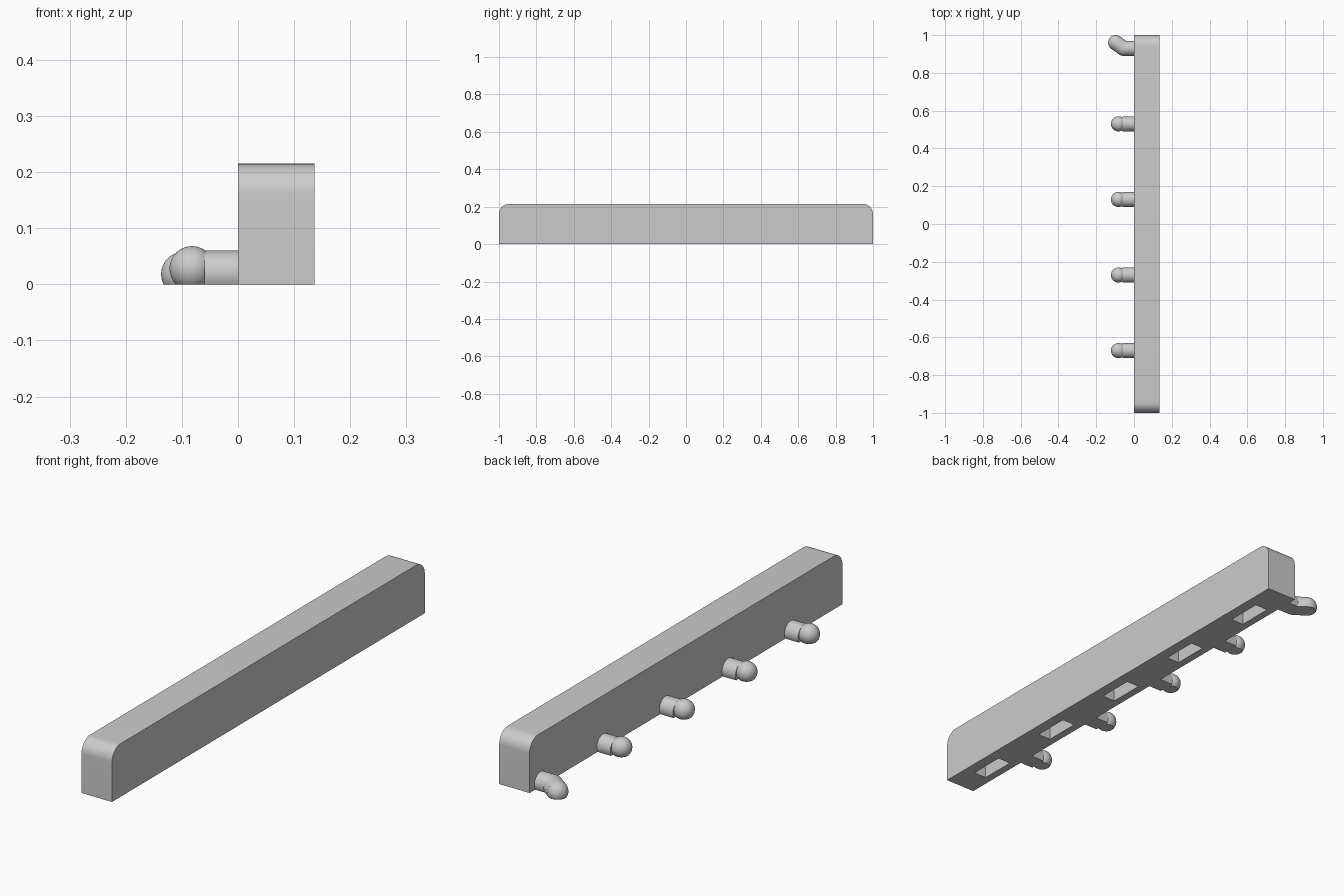
import bpy, bmesh, math
from mathutils import Vector, Matrix

cube = bpy.data.objects.get("Cube")
if cube:
    bpy.data.objects.remove(cube, do_unlink=True)

BAR_W, BAR_H = 0.136, 0.215
PEG_R, PITCH = 0.04, 0.4

grey = bpy.data.materials.new("plain grey")
grey.use_nodes = True
colour = (0.6, 0.6, 0.6, 1)
grey.diffuse_color = colour
grey.node_tree.nodes["Principled BSDF"].inputs["Base Color"].default_value = colour


def finish(bm, name):
    bmesh.ops.recalc_face_normals(bm, faces=bm.faces)
    mesh = bpy.data.meshes.new(name)
    bm.to_mesh(mesh)
    bm.free()
    mesh.materials.append(grey)
    obj = bpy.data.objects.new(name, mesh)
    bpy.context.collection.objects.link(obj)
    return obj


def select_only(obj):
    bpy.ops.object.select_all(action="DESELECT")
    obj.select_set(True)
    bpy.context.view_layer.objects.active = obj


def box(bm, lo, hi):
    lo, hi = Vector(lo), Vector(hi)
    place = Matrix.Translation((lo + hi) / 2) @ Matrix.Diagonal((*(hi - lo), 1))
    bmesh.ops.create_cube(bm, size=1, matrix=place)


def rod(bm, start, end):
    start, end = Vector(start), Vector(end)
    axis = end - start
    place = Matrix.Translation((start + end) / 2) @ axis.to_track_quat("Z", "Y").to_matrix().to_4x4()
    bmesh.ops.create_cone(bm, cap_ends=True, segments=48, radius1=PEG_R, radius2=PEG_R,
                          depth=axis.length, matrix=place)


def ball(bm, centre):
    bmesh.ops.create_uvsphere(bm, u_segments=48, v_segments=24, radius=PEG_R,
                              matrix=Matrix.Translation(centre))


def flatten_base(bm):
    # Trim everything below the ground and close each piece
    cut = bmesh.ops.bisect_plane(bm, geom=bm.verts[:] + bm.edges[:] + bm.faces[:], dist=1e-6,
                                 plane_co=(0, 0, 0), plane_no=(0, 0, 1), clear_inner=True)
    edges = [e for e in cut["geom_cut"] if isinstance(e, bmesh.types.BMEdge)]
    bmesh.ops.holes_fill(bm, edges=edges, sides=0)


# Long bar with rounded upper ends
bm = bmesh.new()
box(bm, (0, -1, 0), (BAR_W, 1, BAR_H))
ends = [e for e in bm.edges
        if all(v.co.z > 0.1 for v in e.verts) and e.verts[0].co.y * e.verts[1].co.y > 0
        and abs(e.verts[0].co.y - e.verts[1].co.y) < 0.01]
bmesh.ops.bevel(bm, geom=ends, offset=0.055, segments=10, profile=0.5, affect="EDGES")
bar = finish(bm, "bar")

# Five sockets sunk into the underside
bm = bmesh.new()
for i in range(5):
    y = -0.81 + PITCH * i
    box(bm, (0.032, y - 0.075, -0.05), (0.09, y + 0.075, 0.1))
cutter = finish(bm, "socket_cutter")
cutter.hide_render = True
sockets = bar.modifiers.new("sockets", "BOOLEAN")
sockets.operation = "DIFFERENCE"
sockets.solver = "EXACT"
sockets.object = cutter
select_only(bar)
bpy.ops.object.modifier_apply(modifier=sockets.name)
bpy.data.objects.remove(cutter, do_unlink=True)
bpy.ops.object.shade_smooth_by_angle(angle=math.radians(30))

# Pegs along the right side; the rearmost one bends backwards
for i in range(5):
    y = -0.67 + PITCH * i
    bm = bmesh.new()
    if i < 4:
        rod(bm, (0.01, y, 0.02), (-0.06, y, 0.02))
        ball(bm, (-0.082, y, 0.028))
    else:
        elbow, tip = (-0.055, y, 0.02), (-0.097, y + 0.03, 0.018)
        rod(bm, (0.01, y, 0.02), elbow)
        ball(bm, elbow)
        rod(bm, elbow, tip)
        ball(bm, tip)
    flatten_base(bm)
    peg = finish(bm, f"peg_{i + 1}" if i < 4 else "bent_peg")
    select_only(peg)
    bpy.ops.object.shade_smooth_by_angle(angle=math.radians(30))
